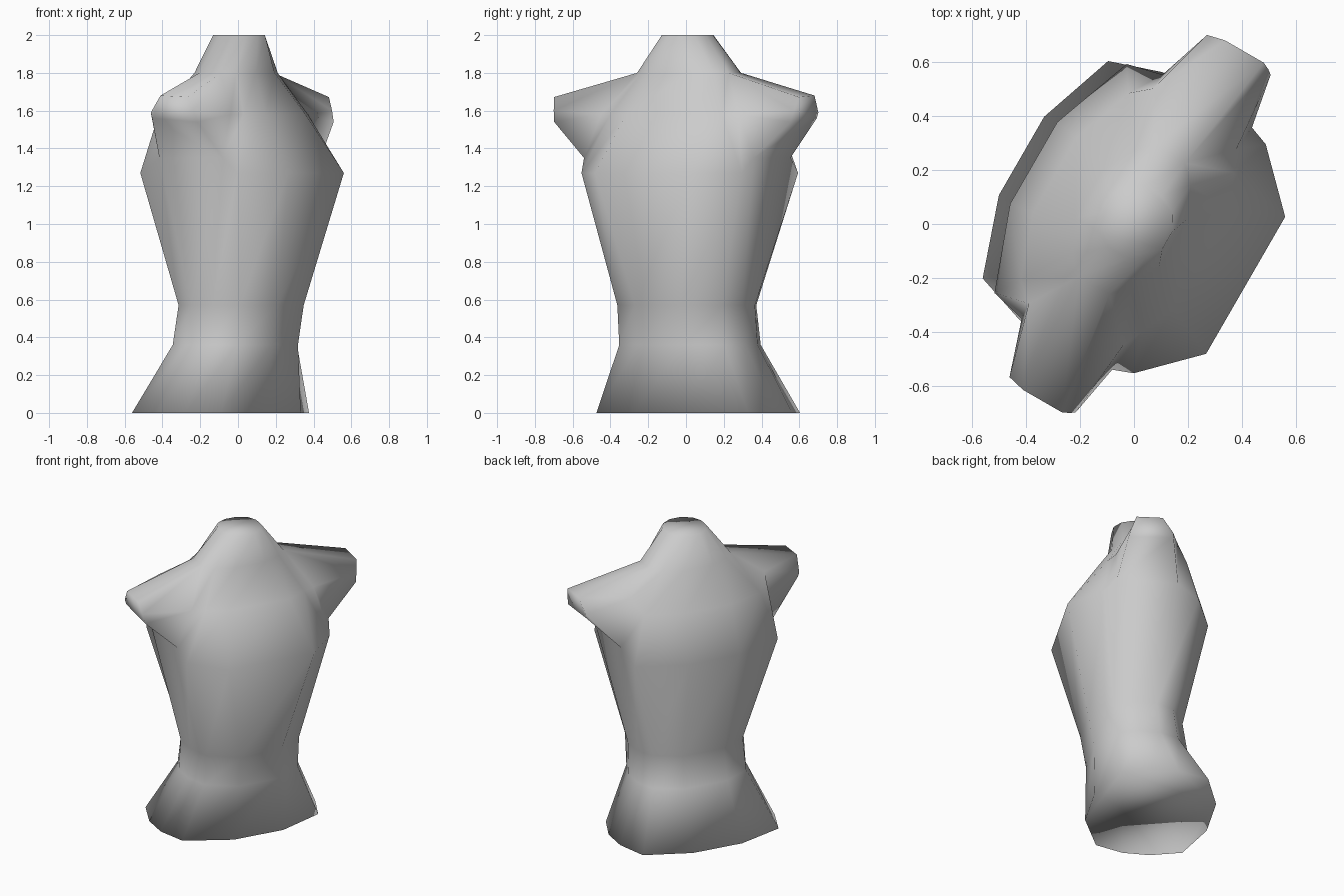
import bpy, bmesh
from math import radians, sin, cos

if "Cube" in bpy.data.objects:
    bpy.data.objects.remove(bpy.data.objects["Cube"])

TURN = radians(60)   # the torso's width axis is turned from x
SHIFT = 0.01         # small sideways offset along that axis

# Half cross-sections, front to back: height, [(half width, depth)]
RINGS = [
    (0.00, [(.17, .28), (.465, .16), (.53, -.02), (.53, -.19), (.465, -.385), (.168, -.487)]),
    (0.36, [(.14, .28), (.32, .17), (.37, .03), (.37, -.10), (.32, -.22), (.15, -.31)]),
    (0.57, [(.14, .315), (.32, .19), (.365, .05), (.365, -.08), (.31, -.19), (.14, -.28)]),
    (1.27, [(.293, .472), (.49, .275), (.518, .20), (.522, -.185), (.49, -.32), (.175, -.435)]),
    (1.58, [(.21, .285), (.34, .225), (.42, .19), (.46, -.19), (.40, -.26), (.16, -.345)]),
    (1.80, [(.10, .16), (.22, .11), (.28, .05), (.28, -.08), (.22, -.145), (.10, -.20)]),
    (2.00, [(.038, .137), (.10, .10), (.132, .038), (.132, -.038), (.10, -.10), (.038, -.13)]),
]
# Points lifted above their ring: armpits and back of the shoulder
LIFT = {(3, 2): .08, (3, 3): .08, (4, 3): .10}
# Cut end of an arm: three (front, back) rows of (reach, depth, height)
ARM_END = [
    [(.722, .162, 1.54), (.725, -.112, 1.56)],
    [(.735, .145, 1.60), (.732, -.116, 1.59)],
    [(.748, .118, 1.672), (.748, -.048, 1.68)],
]

bm = bmesh.new()


def vert(u, v, z):
    u += SHIFT
    return bm.verts.new((u * cos(TURN) + v * sin(TURN), u * sin(TURN) - v * cos(TURN), z))


# Torso: mirrored rings, leaving the arm openings free
rings = []
for r, (z, half) in enumerate(RINGS):
    pts = [(u, v, z + LIFT.get((r, i), 0)) for i, (u, v) in enumerate(half)]
    rings.append([vert(*p) for p in pts] + [vert(-u, v, h) for u, v, h in reversed(pts)])
for r in range(len(rings) - 1):
    for i in range(12):
        if r in (3, 4) and i in (2, 8):
            continue
        j = (i + 1) % 12
        bm.faces.new((rings[r][i], rings[r][j], rings[r + 1][j], rings[r + 1][i]))
bm.faces.new(rings[-1])   # neck cut
bm.faces.new(rings[0])    # underside

# Arm stumps: bridge each opening to its end, then close the end
rim = [(0, 0), (0, 1), (1, 1), (2, 1), (2, 0), (1, 0)]
for side in (1, -1):
    cols = (2, 3) if side > 0 else (9, 8)
    root = [rings[3 + r][cols[c]] for r, c in rim]
    end = []
    for r, c in rim:
        u, v, z = ARM_END[r][c]
        end.append(vert(side * u, v, z))
    for k in range(6):
        n = (k + 1) % 6
        bm.faces.new((root[k], root[n], end[n], end[k]))
    bm.faces.new(end)

bmesh.ops.recalc_face_normals(bm, faces=bm.faces)
for f in bm.faces:
    f.smooth = True
mesh = bpy.data.meshes.new("torso")
bm.to_mesh(mesh)
bm.free()
torso = bpy.data.objects.new("torso", mesh)
bpy.context.collection.objects.link(torso)
